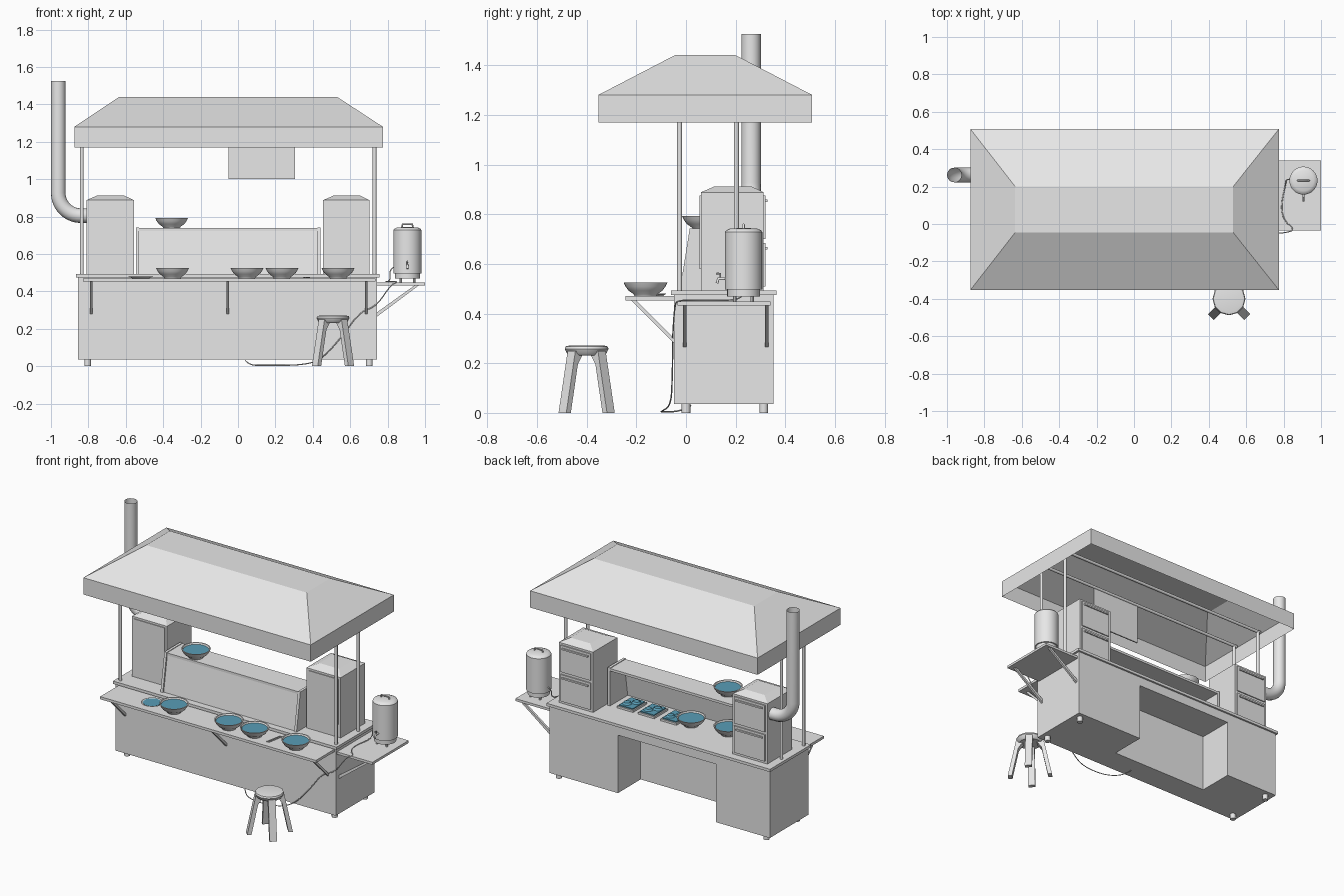
import bpy, bmesh, math
from mathutils import Matrix, Vector

cube = bpy.data.objects.get("Cube")
if cube:
    bpy.data.objects.remove(cube, do_unlink=True)


def material(name, rgb):
    m = bpy.data.materials.new(name)
    m.use_nodes = True
    m.diffuse_color = (*rgb, 1)
    m.node_tree.nodes["Principled BSDF"].inputs["Base Color"].default_value = (*rgb, 1)
    return m


GREY = material("light_grey", (0.8, 0.8, 0.8))
TEAL = material("teal_food", (0.1, 0.34, 0.47))


def finish(name, bm, mat=GREY, smooth=False):
    bmesh.ops.recalc_face_normals(bm, faces=bm.faces)
    me = bpy.data.meshes.new(name)
    bm.to_mesh(me)
    bm.free()
    me.materials.append(mat)
    ob = bpy.data.objects.new(name, me)
    bpy.context.collection.objects.link(ob)
    if smooth:
        bpy.ops.object.select_all(action='DESELECT')
        ob.select_set(True)
        bpy.context.view_layer.objects.active = ob
        bpy.ops.object.shade_smooth_by_angle(angle=math.radians(35))
    return ob


def prism(name, pts, axis, a, b, mat=GREY):
    """Extrude a flat outline along an axis from a to b."""
    place = {'x': lambda p, t: (t, p[0], p[1]),
             'y': lambda p, t: (p[0], t, p[1]),
             'z': lambda p, t: (p[0], p[1], t)}[axis]
    bm = bmesh.new()
    face = bm.faces.new([bm.verts.new(place(p, a)) for p in pts])
    ext = bmesh.ops.extrude_face_region(bm, geom=[face], use_keep_orig=True)
    shift = Vector(place((0, 0), b - a))
    bmesh.ops.translate(bm, vec=shift, verts=[v for v in ext["geom"] if isinstance(v, bmesh.types.BMVert)])
    return finish(name, bm, mat)


def box(name, x0, x1, y0, y1, z0, z1, mat=GREY):
    return prism(name, [(x0, y0), (x1, y0), (x1, y1), (x0, y1)], 'z', z0, z1, mat)


def stacked(name, levels, bottom=True):
    """Join rectangles (x0, x1, y0, y1, z) into a tapering shell."""
    bm = bmesh.new()
    rings = [[bm.verts.new(c) for c in ((x0, y0, z), (x1, y0, z), (x1, y1, z), (x0, y1, z))]
             for x0, x1, y0, y1, z in levels]
    for lo, hi in zip(rings, rings[1:]):
        for i in range(4):
            j = (i + 1) % 4
            bm.faces.new((lo[i], lo[j], hi[j], hi[i]))
    bm.faces.new(rings[-1])
    if bottom:
        bm.faces.new(rings[0])
    return finish(name, bm)


def lathe(name, profile, loc, mat=GREY, steps=32):
    """Spin an (r, z) profile about the vertical."""
    bm = bmesh.new()
    vs = [bm.verts.new((r, 0, z)) for r, z in profile]
    es = [bm.edges.new(p) for p in zip(vs, vs[1:])]
    bmesh.ops.spin(bm, geom=vs + es, cent=(0, 0, 0), axis=(0, 0, 1), angle=math.tau, steps=steps)
    bmesh.ops.remove_doubles(bm, verts=bm.verts, dist=0.0002)
    ob = finish(name, bm, mat, True)
    ob.location = loc
    return ob


def cylinder(name, loc, r, h, mat=GREY, steps=24):
    return lathe(name, [(0, 0), (r, 0), (r, h), (0, h)], loc, mat, steps)


def tube(name, pts, r, kind='POLY', caps=True, res=4):
    cu = bpy.data.curves.new(name, 'CURVE')
    cu.dimensions = '3D'
    cu.bevel_depth, cu.bevel_resolution, cu.use_fill_caps = r, res, caps
    sp = cu.splines.new(kind)
    sp.points.add(len(pts) - 1)
    for p, co in zip(sp.points, pts):
        p.co = (*co, 1)
    if kind == 'NURBS':
        sp.order_u, sp.use_endpoint_u = 3, True
    cu.materials.append(GREY)
    ob = bpy.data.objects.new(name, cu)
    bpy.context.collection.objects.link(ob)
    return ob


# Counter body with a knee recess at the back
prism("counter_body", [(-.855, -.048), (.743, -.048), (.743, .353), (.247, .353),
                       (.247, .117), (-.464, .117), (-.464, .353), (-.855, .353)], 'z', .035, .415)
box("counter_upper_body", -.855, .743, -.048, .353, .415, .475)
box("countertop", -.865, .757, -.06, .365, .475, .493)
for x in (-.804, .702):
    for y in (0, .313):
        cylinder("counter_foot", (x, y, 0), .018, .035, steps=12)

# Front shelf on struts
box("front_shelf", -.83, .735, -.243, -.048, .453, .47)
for x in (-.785, -.055, .685):
    prism("front_shelf_strut", [(-.22, .453), (-.2, .453), (-.048, .3), (-.048, .28)], 'x', x - .007, x + .007)

# Side shelf on struts
box("side_shelf", .743, 1.0, -.035, .34, .433, .449)
for y in (-.005, .325):
    prism("side_shelf_strut", [(.743, .265), (.743, .288), (.945, .433), (.968, .433)], 'y', y - .007, y + .007)

# Roof shell, posts, rails and hanging sign board
stacked("roof", [(-.875, .775, -.353, .508, 1.17), (-.875, .775, -.353, .508, 1.28),
                 (-.635, .53, -.045, .2, 1.44)], bottom=False)
for y in (-.026, .203):
    for x in (-.835, .73):
        cylinder("roof_post", (x, y, .49), .01, .785, steps=12)
    tube("roof_rail", [(-.855, y, 1.27), (.75, y, 1.27)], .01)
box("sign_board", -.05, .305, -.033, -.025, 1.0, 1.275)

# Two cabinets with front panels and rear doors
for side, x0, x1 in (("right", -.81, -.557), ("left", .455, .703)):
    stacked(side + "_cabinet", [(x0, x1, .06, .313, .493), (x0, x1, .06, .313, .888),
                                (x0 + .055, x1 - .05, .115, .263, .912)])
    box(side + "_cabinet_front_panel", x0 + .015, x1 - .015, .055, .06, .58, .875)
    for z in (.508, .7):
        box(side + "_cabinet_door", x0 + .015, x1 - .015, .313, .32, z, z + .175)
        box(side + "_cabinet_handle", x0 + .03, x1 - .03, .32, .328, z + .15, z + .16)

# Display case, open at the rear
for x in (-.545, .425):
    prism("case_side", [(-.025, .493), (.015, .742), (.18, .742), (.18, .493)], 'x', x, x + .017)
prism("case_front", [(-.015, .493), (.022, .725), (.034, .725), (-.003, .493)], 'x', -.53, .427)
box("case_top", -.53, .427, .018, .18, .722, .738)

# Bowls, plate and food trays
bowls = [(-.35, -.163, .47), (.048, -.163, .47), (.235, -.163, .47), (.535, -.163, .47),
         (-.355, .072, .738), (-.125, .124, .493), (-.376, .1, .493)]
for loc in bowls:
    lathe("bowl", [(0, .004), (.044, 0), (.048, .008), (.068, .022), (.08, .038), (.088, .055),
                   (.081, .055), (.074, .04), (.06, .024), (0, .012)], loc)
    cylinder("bowl_food", (loc[0], loc[1], loc[2] + .04), .077, .006, TEAL)
lathe("plate", [(0, 0), (.045, 0), (.067, .009), (.062, .011), (.045, .004), (0, .004)], (-.52, -.146, .47))
cylinder("plate_food", (-.52, -.146, .474), .055, .005, TEAL)
for x in (.318, .164, .003):
    box("food_tray", x - .058, x + .058, .035, .178, .493, .506)
    box("tray_food", x - .05, x + .05, .043, .17, .506, .513, TEAL)
    for dx in (-.02, .02):
        lathe("tray_food_piece", [(.03, 0), (.02, .012), (0, .016)], (x + dx, .107 + dx, .512), TEAL, 10)
for dx in (0, .012):
    tube("chopstick", [(.35 + dx, -.2, .474), (.37 + dx, -.09, .474)], .003, res=1)

# Chimney pipe with an elbow into the cabinet
elbow = [(-.84 - .121 * math.cos(t), .262, .926 - .121 * math.sin(t))
         for t in (math.pi / 2 * i / 10 for i in range(11))]
tube("chimney", [(-.961, .262, 1.525)] + elbow + [(-.79, .262, .805)], .039, caps=False, res=6)

# Water boiler with lid, tap and legs
HX, HY = .906, .232
lathe("boiler", [(0, .468), (.066, .468), (.066, .497), (.075, .497), (.075, .728), (.07, .735),
                 (.055, .742), (0, .745)], (HX, HY, 0))
for i in range(4):
    a = math.pi / 4 + i * math.pi / 2
    cylinder("boiler_leg", (HX + .05 * math.cos(a), HY + .05 * math.sin(a), .449), .007, .02, steps=8)
tube("boiler_lid_handle", [(HX - .03, HY, .74), (HX - .026, HY, .758), (HX + .026, HY, .758),
                           (HX + .03, HY, .74)], .005)
tube("boiler_tap", [(HX, .165, .54), (HX, .13, .54), (HX, .125, .522)], .006)
tube("boiler_tap_lever", [(HX, .138, .54), (HX, .138, .56), (HX, .122, .562)], .004)

# Power cable running to the floor
tube("power_cable", [(.835, .24, .53), (.81, .235, .52), (.815, .23, .455), (.785, .1, .453), (.8, .02, .453),
                     (.86, -.03, .453), (.82, -.045, .44), (.74, -.053, .32), (.65, -.053, .29),
                     (.55, -.055, .15), (.44, -.06, .03), (.33, -.1, .005), (.15, -.1, .005),
                     (.06, -.02, .005), (.04, .02, .03)], .003, 'NURBS', res=1)

# Stool with splayed legs
SX, SY = .508, -.4
lathe("stool_seat", [(0, .238), (.07, .232), (.08, .24), (.088, .258), (.084, .268), (.07, .271), (0, .267)],
      (SX, SY, 0), steps=12)
for i in range(4):
    leg = prism("stool_leg", [(.112, 0), (.138, 0), (.086, .25), (.04, .24), (.072, .195)], 'y', -.022, .022)
    leg.matrix_world = Matrix.Translation((SX, SY, 0)) @ Matrix.Rotation(math.pi / 4 + i * math.pi / 2, 4, 'Z')
